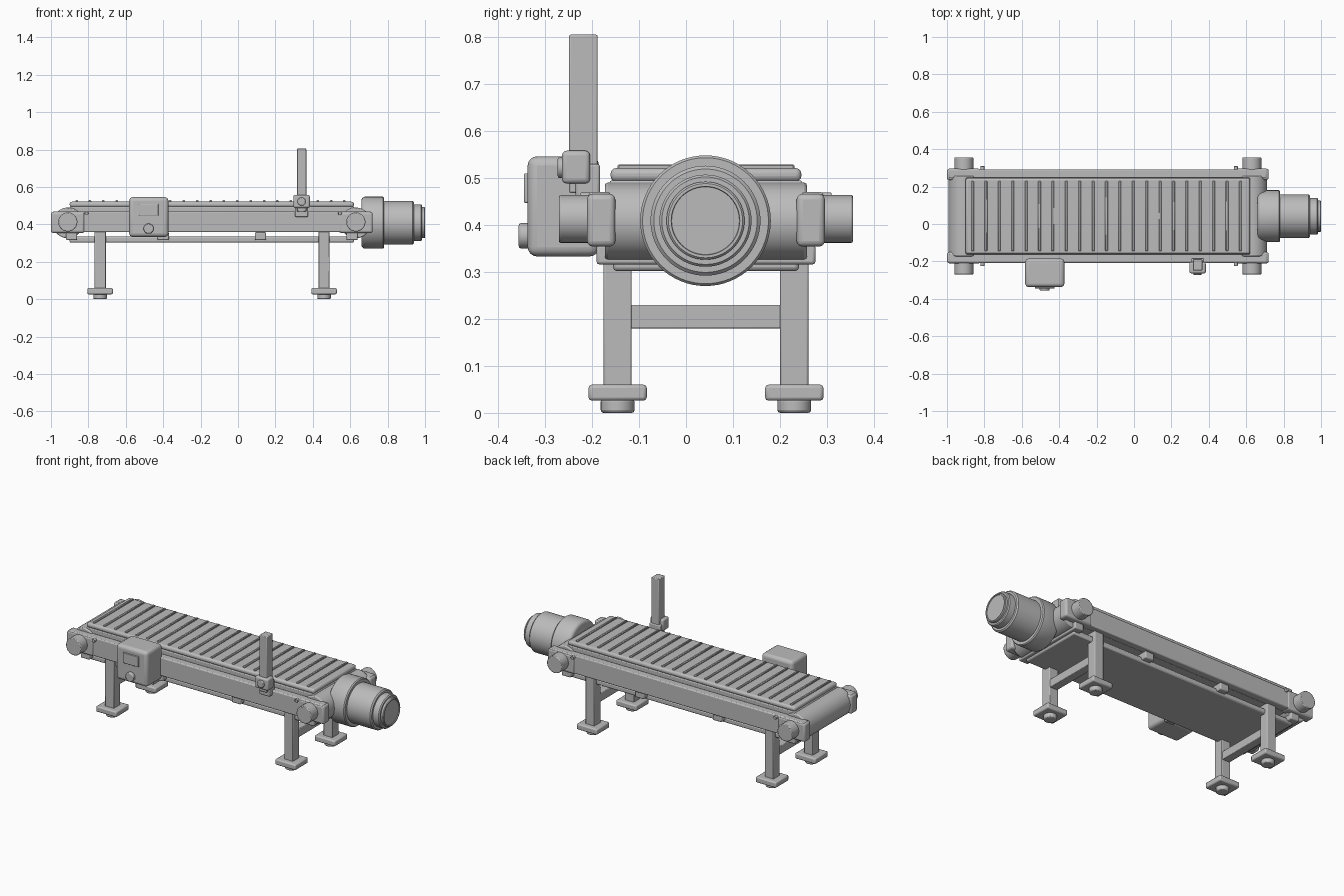
import bpy, math
from mathutils import Matrix

if "Cube" in bpy.data.objects:
    bpy.data.objects.remove(bpy.data.objects["Cube"])

grey = bpy.data.materials.new("machine grey")
grey.diffuse_color = (0.5, 0.5, 0.5, 1)
grey.use_nodes = True
grey.node_tree.nodes["Principled BSDF"].inputs["Base Color"].default_value = grey.diffuse_color
CY = 0.0425  # conveyor centreline


def finish(ob, name, bevel, segs=2):
    ob.name = name
    ob.data.materials.append(grey)
    bpy.ops.object.transform_apply(location=False, rotation=True, scale=True)
    if bevel:
        m = ob.modifiers.new("edge", 'BEVEL')
        m.width, m.segments, m.limit_method = bevel, segs, 'ANGLE'
        m.angle_limit = math.radians(40)
    bpy.ops.object.shade_smooth_by_angle(angle=math.radians(35))
    return ob


def box(name, x, y, z, bevel=0.005, segs=2):
    """Box from (min, max) ranges."""
    c = [(r[0] + r[1]) / 2 for r in (x, y, z)]
    bpy.ops.mesh.primitive_cube_add(size=1, location=c)
    ob = bpy.context.object
    ob.scale = [r[1] - r[0] for r in (x, y, z)]
    return finish(ob, name, bevel, segs)


def cyl(name, axis, span, centre, r, bevel=0.004, n=48):
    """Cylinder along an axis; centre holds the other two coordinates in order."""
    loc = list(centre)
    loc.insert("xyz".index(axis), sum(span) / 2)
    rot = {'x': (0, math.pi / 2, 0), 'y': (math.pi / 2, 0, 0), 'z': (0, 0, 0)}[axis]
    bpy.ops.mesh.primitive_cylinder_add(vertices=n, radius=r, depth=span[1] - span[0],
                                        location=loc, rotation=rot)
    return finish(bpy.context.object, name, bevel)


def lathe_x(name, profile, cy, cz, n=64):
    """Revolve (x, radius) points about a line parallel to x."""
    verts, faces = [], []
    for x, r in profile:
        for i in range(n):
            a = 2 * math.pi * i / n
            verts.append((x, cy + r * math.cos(a), cz + r * math.sin(a)))
    for k in range(len(profile) - 1):
        for i in range(n):
            j = (i + 1) % n
            faces.append((k * n + i, k * n + j, (k + 1) * n + j, (k + 1) * n + i))
    faces.append(tuple(reversed(range(n))))
    faces.append(tuple(range((len(profile) - 1) * n, len(profile) * n)))
    me = bpy.data.meshes.new(name)
    me.from_pydata(verts, [], faces)
    ob = bpy.data.objects.new(name, me)
    bpy.context.collection.objects.link(ob)
    bpy.ops.object.select_all(action='DESELECT')
    ob.select_set(True)
    bpy.context.view_layer.objects.active = ob
    return finish(ob, name, 0)


def side(s, a, b):
    """Range in y at distances a..b from the centreline on side s."""
    return tuple(sorted((CY + s * a, CY + s * b)))


# Bed, belt and return panel
box("bed", (-0.90, 0.62), side(1, -0.205, 0.205), (0.36, 0.495))
box("belt_top", (-0.90, 0.62), side(1, -0.203, 0.203), (0.492, 0.521), 0.012, 3)
box("return_belt", (-0.90, 0.62), side(1, -0.198, 0.198), (0.302, 0.334), 0.008)
for i in range(21):
    x = -0.863 + i * 0.0716
    box("belt_slat", (x - 0.007, x + 0.007), side(1, -0.188, 0.188), (0.515, 0.529), 0.003, 1)

# End rollers, shaft caps and bearing blocks
for x in (-0.91, 0.63):
    cyl("end_roller", 'y', side(1, -0.215, 0.215), (x, 0.408), 0.082, 0.006, 64)
    for s in (-1, 1):
        cyl("shaft_cap", 'y', side(s, 0.24, 0.313), (x, 0.413), 0.051)
        box("bearing_block", (x - 0.09, x + 0.09), side(s, 0.193, 0.253), (0.354, 0.466), 0.012, 3)

# Side rails with screws
for s in (-1, 1):
    box("side_rail", (-0.99, 0.71), side(s, 0.203, 0.25), (0.358, 0.47), 0.006)
    for x in (-0.81, 0.545):
        cyl("rail_screw", 'y', side(s, 0.245, 0.267), (x, 0.459), 0.010, 0.002, 16)

# Cross supports below the rails
for x in (-0.89, -0.40, 0.12, 0.61):
    box("cross_support", (x - 0.03, x + 0.03), side(1, -0.233, 0.233), (0.316, 0.358), 0.006)

# Legs, feet and braces
for x in (-0.737, 0.46):
    for s in (-1, 1):
        c = CY + s * 0.188
        box("leg", (x - 0.03, x + 0.03), side(s, 0.158, 0.218), (0.05, 0.365), 0.004)
        box("foot_plate", (x - 0.068, x + 0.068), (c - 0.062, c + 0.062), (0.026, 0.06), 0.007)
        cyl("foot_pad", 'z', (0, 0.03), (x, c), 0.036, 0.006, 32)
    box("leg_brace", (x - 0.025, x + 0.025), side(1, -0.162, 0.162), (0.18, 0.23), 0.003)

# Drive motor, stepped along x with a recessed end cap
lathe_x("drive_motor", [
    (0.66, 0.118), (0.662, 0.128), (0.668, 0.135), (0.678, 0.139), (0.774, 0.139), (0.78, 0.134),
    (0.78, 0.117), (0.934, 0.117), (0.941, 0.110), (0.941, 0.098), (0.978, 0.098),
    (0.984, 0.093), (0.984, 0.083), (0.996, 0.083), (1.0, 0.079), (1.0, 0.073),
    (0.995, 0.072)], CY - 0.001, 0.409)

# Control box with screen and knob
box("control_box", (-0.582, -0.372), (-0.337, -0.185), (0.333, 0.546), 0.02, 4)
box("control_screen", (-0.53, -0.425), (-0.345, -0.33), (0.447, 0.51), 0.003)
cyl("control_knob", 'y', (-0.356, -0.33), (-0.478, 0.377), 0.027, 0.005, 32)

# Sensor post, clamp and clamp knob
box("sensor_post", (0.315, 0.365), (-0.249, -0.188), (0.468, 0.805), 0.004)
box("sensor_clamp", (0.296, 0.384), (-0.264, -0.204), (0.488, 0.558), 0.01, 3)
box("post_mount", (0.305, 0.375), (-0.235, -0.183), (0.44, 0.53), 0.006)
cyl("clamp_knob", 'y', (-0.273, -0.25), (0.34, 0.522), 0.022, 0.004, 32)
